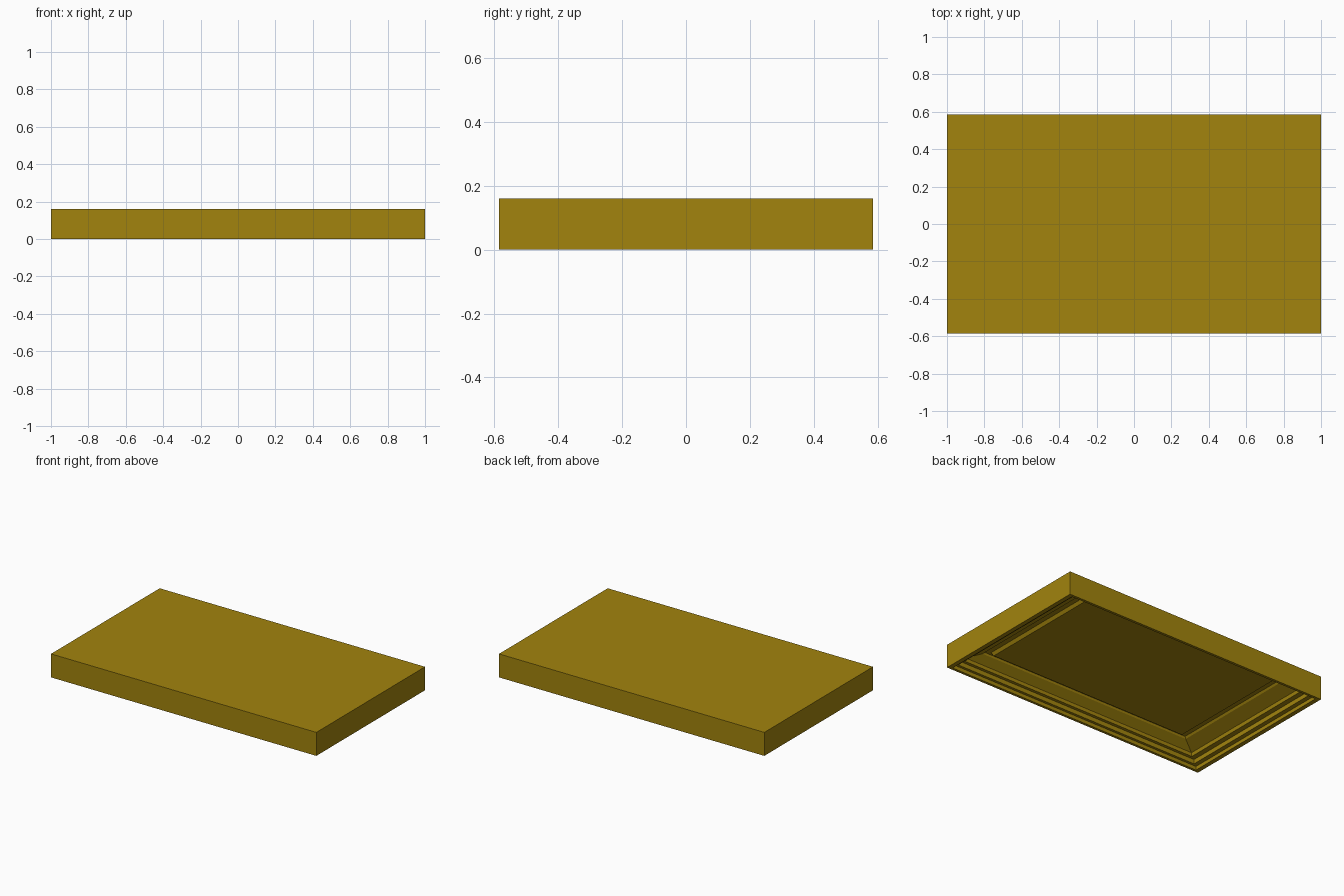
import bpy, bmesh

if "Cube" in bpy.data.objects:
    bpy.data.objects.remove(bpy.data.objects["Cube"])

HX, HY, H = 1.0, 0.585, 0.16

mat = bpy.data.materials.new("dark gold")
mat.diffuse_color = (0.36, 0.23, 0.004, 1)
mat.use_nodes = True
mat.node_tree.nodes["Principled BSDF"].inputs["Base Color"].default_value = mat.diffuse_color

# Moulding profile on the underside: (inset fraction from the edge, height)
profile = [
    (0.0, H), (0.0, 0.0), (0.03, 0.0),          # outer wall and rim
    (0.03, 0.025), (0.06, 0.025),               # first step
    (0.06, 0.055), (0.095, 0.055),              # second step
    (0.10, 0.078), (0.19, 0.118),               # sloped cove
    (0.20, 0.13), (0.235, 0.13),                # groove around the panel
    (0.25, 0.11),                               # lip of the recessed panel
]

bm = bmesh.new()


def ring(inset, z):
    k = 1 - inset
    return [bm.verts.new((sx * HX * k, sy * HY * k, z))
            for sx, sy in ((-1, -1), (1, -1), (1, 1), (-1, 1))]


rings = [ring(f, z) for f, z in profile]
for a, b in zip(rings, rings[1:]):
    for i in range(4):
        j = (i + 1) % 4
        bm.faces.new((a[i], b[i], b[j], a[j]))

# Flat top and recessed underside panel
bm.faces.new(rings[0])
bm.faces.new(rings[-1][::-1])
bmesh.ops.recalc_face_normals(bm, faces=bm.faces[:])

mesh = bpy.data.meshes.new("moulded_slab")
bm.to_mesh(mesh)
bm.free()
mesh.materials.append(mat)
slab = bpy.data.objects.new("moulded_slab", mesh)
bpy.context.collection.objects.link(slab)
